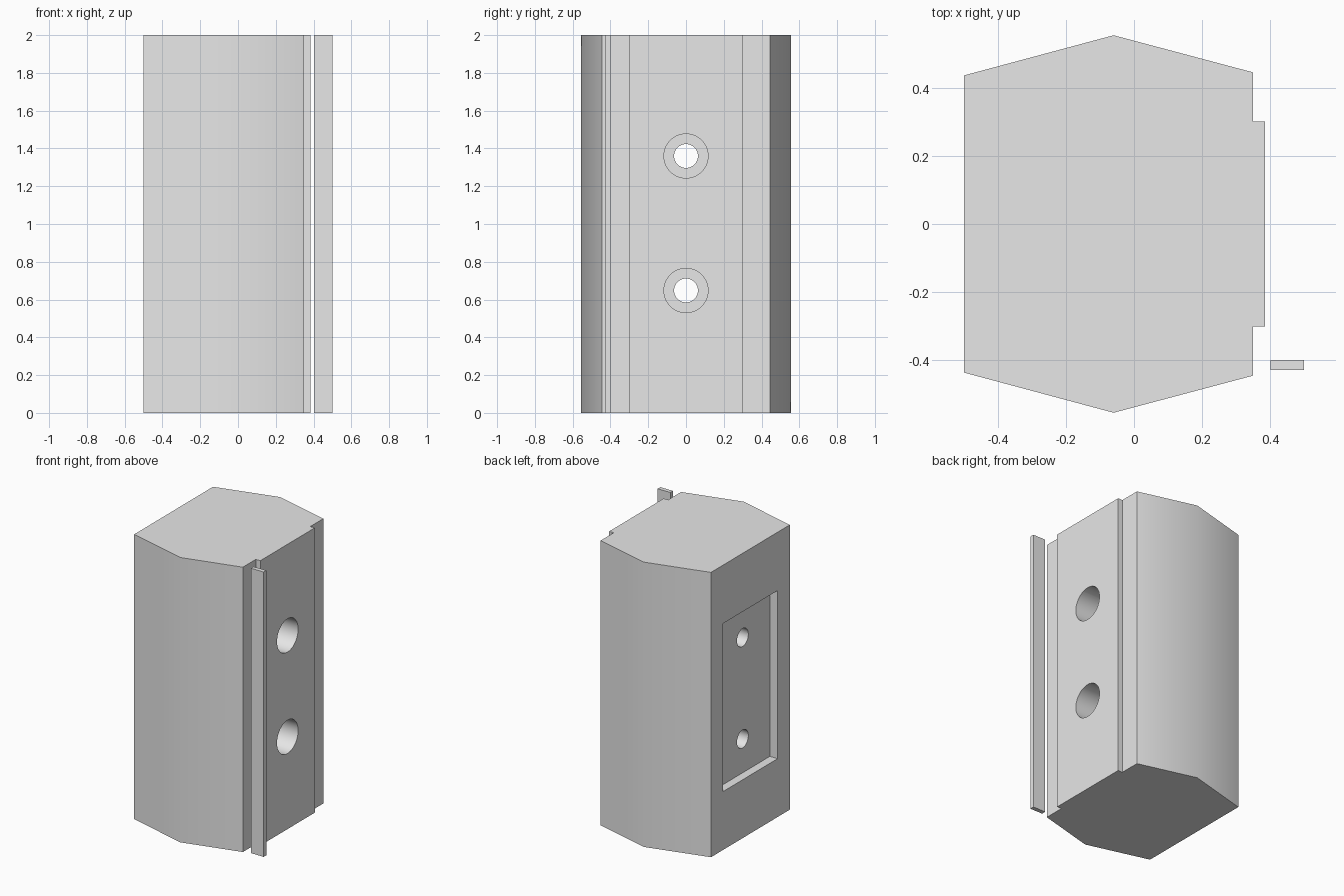
import bpy
import bmesh
import math

cube = bpy.data.objects.get("Cube")
if cube:
    bpy.data.objects.remove(cube, do_unlink=True)

HEIGHT = 2.0
HOLE_HEIGHTS = (0.648, 1.36)

grey = bpy.data.materials.new("light_grey")
grey.use_nodes = True
grey.diffuse_color = (0.8, 0.8, 0.8, 1)
grey.node_tree.nodes["Principled BSDF"].inputs["Base Color"].default_value = (0.8, 0.8, 0.8, 1)


def add_object(name, bm):
    bmesh.ops.recalc_face_normals(bm, faces=bm.faces)
    mesh = bpy.data.meshes.new(name)
    bm.to_mesh(mesh)
    bm.free()
    mesh.materials.append(grey)
    obj = bpy.data.objects.new(name, mesh)
    bpy.context.collection.objects.link(obj)
    return obj


def extrude_outline(name, outline):
    bm = bmesh.new()
    face = bm.faces.new([bm.verts.new((x, y, 0)) for x, y in outline])
    top = bmesh.ops.extrude_face_region(bm, geom=[face])["geom"]
    verts = [v for v in top if isinstance(v, bmesh.types.BMVert)]
    bmesh.ops.translate(bm, verts=verts, vec=(0, 0, HEIGHT))
    return add_object(name, bm)


def box(name, low, high):
    bm = bmesh.new()
    bmesh.ops.create_cube(bm, size=1)
    for v in bm.verts:
        v.co = [l + (c + 0.5) * (h - l) for l, h, c in zip(low, high, v.co)]
    return add_object(name, bm)


def bore(name, x0, x1, z, radius):
    # Cylinder lying along x
    bpy.ops.mesh.primitive_cylinder_add(
        vertices=48, radius=radius, depth=x1 - x0,
        location=((x0 + x1) / 2, 0, z), rotation=(0, math.pi / 2, 0))
    obj = bpy.context.object
    obj.name = name
    obj.data.materials.append(grey)
    return obj


def cut(target, cutter):
    cutter.hide_render = True
    mod = target.modifiers.new(cutter.name, 'BOOLEAN')
    mod.operation = 'DIFFERENCE'
    mod.solver = 'EXACT'
    mod.object = cutter
    bpy.context.view_layer.objects.active = target
    bpy.ops.object.modifier_apply(modifier=mod.name)
    bpy.data.objects.remove(cutter, do_unlink=True)


# Ridged block with a raised pad on its right side
half = [(-0.5, 0.437), (-0.06, 0.555), (0.35, 0.446), (0.35, 0.302), (0.385, 0.302)]
body = extrude_outline("body", half + [(x, -y) for x, y in reversed(half)])

# Shallow rectangular recess, then stepped screw holes
cut(body, box("recess_cutter", (-0.6, -0.302, 0.41), (-0.44, 0.302, 1.59)))
for z in HOLE_HEIGHTS:
    cut(body, bore("screw_hole_cutter", -0.7, 0.7, z, 0.063))
    cut(body, bore("counterbore_cutter", -0.1, 0.7, z, 0.117))

# Thin strip standing clear of the pad
strip = box("edge_strip", (0.402, -0.43, 0), (0.5, -0.4, HEIGHT))

# Soft shading over the ridges, sharp corners elsewhere
bpy.ops.object.select_all(action='DESELECT')
body.select_set(True)
bpy.context.view_layer.objects.active = body
bpy.ops.object.shade_smooth_by_angle(angle=math.radians(35))
